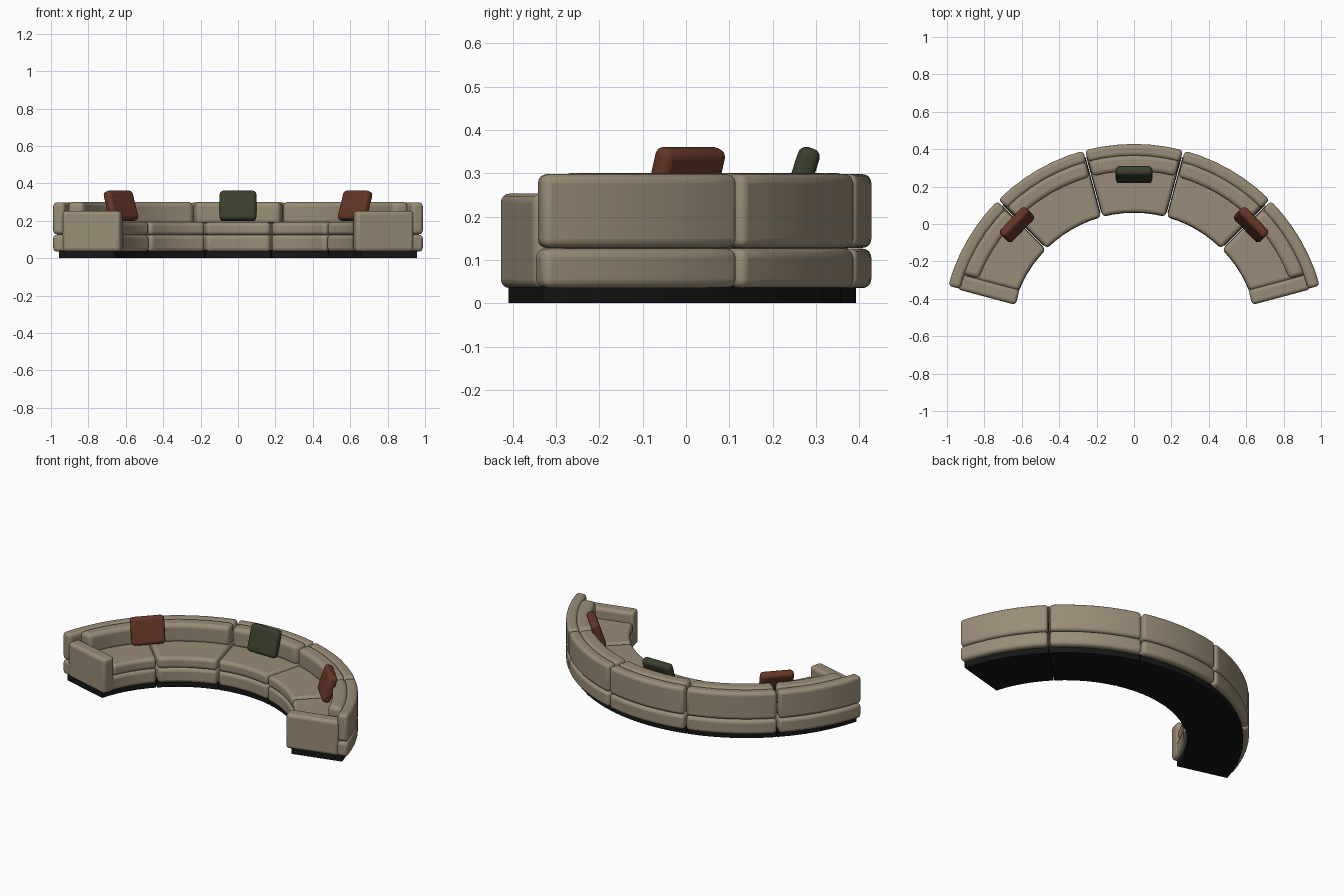
import bpy, bmesh, math
from mathutils import Matrix, Vector

if "Cube" in bpy.data.objects:
    bpy.data.objects.remove(bpy.data.objects["Cube"])

CY = -0.602           # arc centre on y
STEP = math.radians(30)


def material(name, rgb):
    m = bpy.data.materials.new(name)
    m.diffuse_color = (*rgb, 1)
    m.use_nodes = True
    m.node_tree.nodes["Principled BSDF"].inputs["Base Color"].default_value = m.diffuse_color
    return m


FABRIC = material("beige_fabric", (0.32, 0.265, 0.185))
BLACK = material("black_plinth", (0.008, 0.008, 0.008))
RUST = material("rust_fabric", (0.13, 0.038, 0.02))
GREEN = material("green_fabric", (0.042, 0.05, 0.027))


def finish(name, bm, mat, bevel, segs=4):
    bmesh.ops.recalc_face_normals(bm, faces=bm.faces)
    me = bpy.data.meshes.new(name)
    bm.to_mesh(me)
    bm.free()
    me.materials.append(mat)
    ob = bpy.data.objects.new(name, me)
    bpy.context.collection.objects.link(ob)
    b = ob.modifiers.new("soft_edges", "BEVEL")
    b.width, b.segments, b.limit_method = bevel, segs, "ANGLE"
    b.angle_limit = math.radians(40)
    bpy.ops.object.select_all(action="DESELECT")
    ob.select_set(True)
    bpy.context.view_layer.objects.active = ob
    bpy.ops.object.shade_smooth_by_angle(angle=math.radians(35))
    return ob


def sector(name, mid, r0, r1, z0, z1, gap_a, gap_b, mat, bevel, n=6):
    """Curved block around angle mid, with parallel gaps at both ends."""
    bm = bmesh.new()
    rings = []
    for i in range(n + 1):
        ring = []
        for r, z in ((r0, z0), (r1, z0), (r1, z1), (r0, z1)):
            a0 = mid - STEP / 2 + math.asin(gap_a / r)
            a1 = mid + STEP / 2 - math.asin(gap_b / r)
            a = a0 + (a1 - a0) * i / n
            ring.append(bm.verts.new((r * math.sin(a), CY + r * math.cos(a), z)))
        rings.append(ring)
    for p, q in zip(rings, rings[1:]):
        for k in range(4):
            bm.faces.new((p[k], p[(k + 1) % 4], q[(k + 1) % 4], q[k]))
    bm.faces.new(rings[0])
    bm.faces.new(rings[-1])
    return finish(name, bm, mat, bevel)


def block(name, size, matrix, mat, bevel):
    bm = bmesh.new()
    bmesh.ops.create_cube(bm, size=1, matrix=matrix @ Matrix.Diagonal((*size, 1)))
    return finish(name, bm, mat, bevel)


# Five sofa modules
for i in range(-2, 3):
    mid = i * STEP
    tag = f"_{i + 3}"

    def ends(inner, end):
        return (end if i == -2 else inner), (end if i == 2 else inner)

    sector("plinth" + tag, mid, 0.685, 0.995, 0, 0.045, *ends(0.002, 0.015), BLACK, 0.002)
    sector("base" + tag, mid, 0.662, 1.03, 0.035, 0.126, *ends(0.005, 0.006), FABRIC, 0.02)
    sector("seat" + tag, mid, 0.664, 0.985, 0.124, 0.193, *ends(0.005, 0.078), FABRIC, 0.02)
    sector("backrest" + tag, mid, 0.965, 1.03, 0.128, 0.298, *ends(0.005, 0.006), FABRIC, 0.02)
    sector("back_cushion" + tag, mid, 0.885, 0.972, 0.18, 0.301, *ends(0.008, 0.085), FABRIC, 0.024)

# Arms closing both ends
for s, side in ((-1, "left"), (1, "right")):
    a = s * math.radians(75)
    rad = Vector((math.sin(a), math.cos(a), 0))
    tan = Vector((math.cos(a), -math.sin(a), 0)) * s
    c = Vector((0, CY, 0.144)) + rad * 0.815 - tan * 0.041
    block(side + "_arm", (0.082, 0.32, 0.218),
          Matrix.Translation(c) @ Matrix.Rotation(-a, 4, "Z"), FABRIC, 0.02)

# Loose cushions leaning against the back
for name, deg, mat in (("left_throw_cushion", -46.3, RUST),
                       ("middle_throw_cushion", 0, GREEN),
                       ("right_throw_cushion", 46.3, RUST)):
    a = math.radians(deg)
    r = 0.866
    c = Vector((r * math.sin(a), CY + r * math.cos(a), 0.28))
    block(name, (0.196, 0.052, 0.165),
          Matrix.Translation(c) @ Matrix.Rotation(-a, 4, "Z")
          @ Matrix.Rotation(math.radians(-18), 4, "X"), mat, 0.02)
